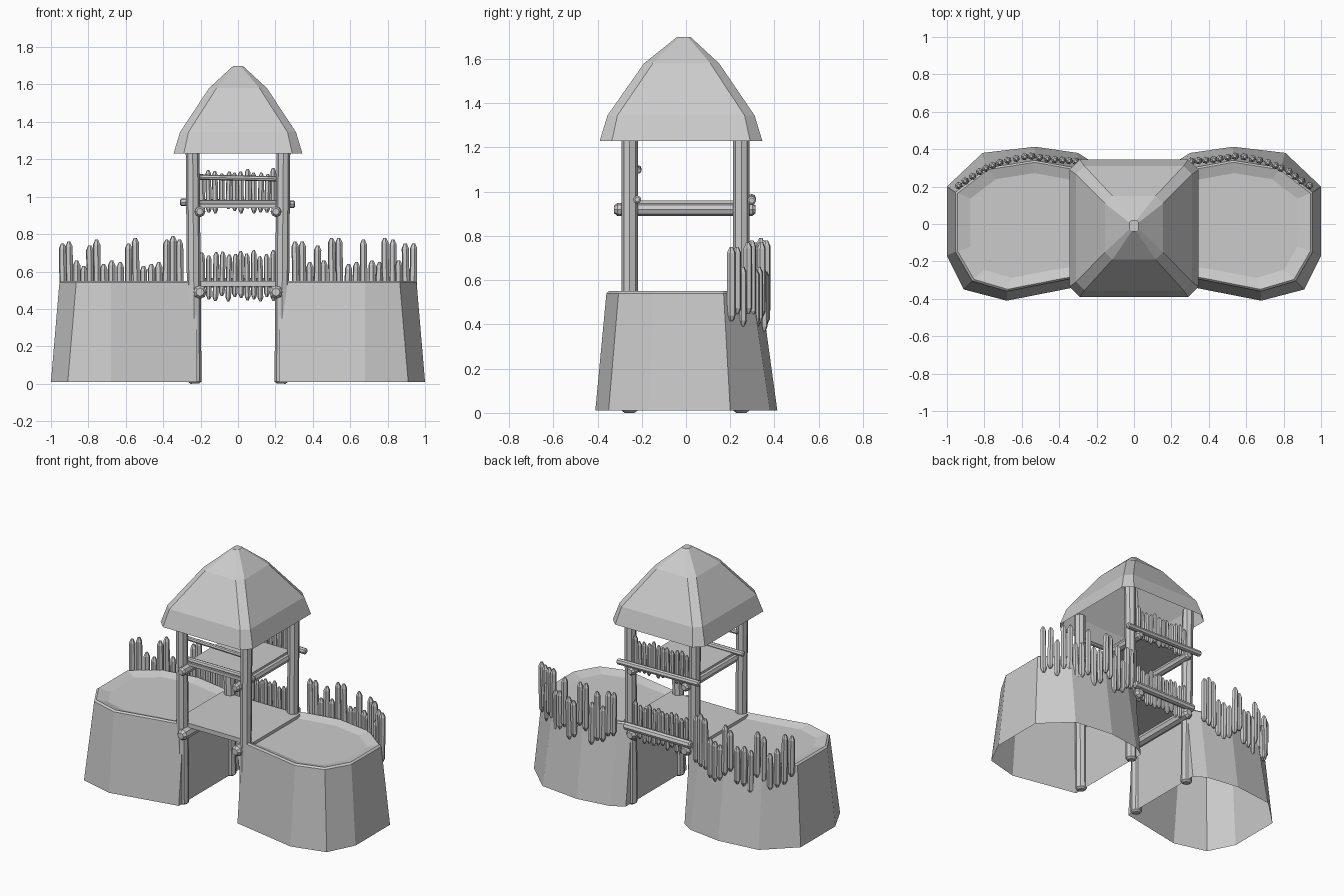
import bpy
import bmesh
import math
import random
from mathutils import Vector

random.seed(4)
if "Cube" in bpy.data.objects:
    bpy.data.objects.remove(bpy.data.objects["Cube"])

GREY = (0.6, 0.6, 0.6, 1)
mat = bpy.data.materials.new("plain grey")
mat.use_nodes = True
mat.diffuse_color = GREY
mat.node_tree.nodes["Principled BSDF"].inputs["Base Color"].default_value = GREY


def finish(name, bm):
    bmesh.ops.recalc_face_normals(bm, faces=bm.faces)
    mesh = bpy.data.meshes.new(name)
    bm.to_mesh(mesh)
    bm.free()
    mesh.materials.append(mat)
    ob = bpy.data.objects.new(name, mesh)
    bpy.context.collection.objects.link(ob)
    return ob


def loft(bm, rings, cap_start=False, cap_end=True):
    """Skin a list of closed rings of equal length."""
    rows = [[bm.verts.new(p) for p in ring] for ring in rings]
    n = len(rows[0])
    for a, b in zip(rows, rows[1:]):
        for i in range(n):
            j = (i + 1) % n
            bm.faces.new((a[i], a[j], b[j], b[i]))
    if cap_start:
        bm.faces.new(rows[0][::-1])
    if cap_end:
        bm.faces.new(rows[-1])


def add_log(bm, start, end, radius, sides=8, tip=0.3, taper=0.6):
    """Log between two points, with ends narrowed over a length of tip * radius."""
    start, end = Vector(start), Vector(end)
    axis = (end - start).normalized()
    side = axis.orthogonal().normalized()
    up = axis.cross(side)
    inset = axis * radius * tip

    def ring(centre, r):
        return [centre + r * (math.cos(t) * side + math.sin(t) * up)
                for t in (math.tau * i / sides for i in range(sides))]
    loft(bm, [ring(start, radius * taper), ring(start + inset, radius),
              ring(end - inset, radius), ring(end, radius * taper)], True, True)


def log(name, start, end, radius, **kw):
    bm = bmesh.new()
    add_log(bm, start, end, radius, **kw)
    return finish(name, bm)


def box(name, low, high):
    bm = bmesh.new()
    (x0, y0, z0), (x1, y1, z1) = low, high
    loft(bm, [[(x0, y0, z), (x1, y0, z), (x1, y1, z), (x0, y1, z)]
              for z in (z0, z1)], True, True)
    return finish(name, bm)


def picket(bm, x, y, bottom, top, radius):
    lean = random.uniform(-0.006, 0.006)
    add_log(bm, (x, y, bottom), (x + lean, y, top), radius, sides=6, tip=1.3, taper=0.4)


# Mounds: hollow, tapered, with a raised rim around a sunken floor
BASE = [(0.22, -0.32), (0.40, -0.355), (0.68, -0.41), (0.91, -0.35), (1.0, -0.17),
        (1.0, 0.20), (0.81, 0.38), (0.53, 0.413), (0.30, 0.38), (0.22, 0.33)]
TOP = [(0.22, -0.27), (0.40, -0.305), (0.68, -0.36), (0.865, -0.305), (0.955, -0.15),
       (0.955, 0.17), (0.785, 0.30), (0.53, 0.34), (0.31, 0.30), (0.22, 0.27)]


def toward_middle(p, amount):
    x, y = p
    k = amount if x > 0.25 else 0.0
    return (0.55 + (x - 0.55) * (1 - k), y * (1 - amount))


for side, s in (("left", 1), ("right", -1)):
    bm = bmesh.new()
    rim = [toward_middle(p, 0.03) for p in TOP]
    floor = [toward_middle(p, 0.2) for p in TOP]
    levels = [(BASE, 0.01), (TOP, 0.54), (rim, 0.55), (floor, 0.53)]
    loft(bm, [[(s * x, y, z) for x, y in pts] for pts, z in levels])
    finish(side + "_mound", bm)

# Palisades along the back rim of each mound
PATH = [(0.31, 0.325), (0.43, 0.335), (0.56, 0.355), (0.70, 0.325), (0.82, 0.275), (0.935, 0.195)]
HEIGHTS = {
    1: (.76, .76, .65, .74, .66, .78, .78, .64, .65, .77, .66, .65, .78, .77, .66, .75, .75),
    -1: (.77, .79, .77, .65, .64, .63, .78, .75, .65, .66, .64, .77, .74, .63, .66, .76, .75),
}


def along(t):
    f = t * (len(PATH) - 1)
    i = min(int(f), len(PATH) - 2)
    a, b = Vector(PATH[i]), Vector(PATH[i + 1])
    return a.lerp(b, f - i)


for side, s in (("left", 1), ("right", -1)):
    bm = bmesh.new()
    for i, top in enumerate(HEIGHTS[s]):
        p = along(i / (len(HEIGHTS[s]) - 1))
        picket(bm, s * p.x, p.y + 0.01, top - random.uniform(0.27, 0.34) * top / 0.75,
               top, 0.02)
    finish(side + "_palisade", bm)

# Four corner posts
for xn, s in (("left", 1), ("right", -1)):
    for yn, y in (("front", -0.255), ("back", 0.25)):
        log(f"{yn}_{xn}_post", (s * 0.232, y, 0), (s * 0.243, y, 1.3), 0.037)

# Log joists running front to back under each platform
for level, z, r in (("lower", 0.49, 0.036), ("upper", 0.92, 0.029)):
    for side, s in (("left", 1), ("right", -1)):
        log(f"{level}_{side}_joist", (s * 0.203, -0.325, z), (s * 0.203, 0.315, z), r, tip=0.5)

# Platforms
box("bridge_floor", (-0.29, -0.25, 0.52), (0.29, 0.25, 0.55))
box("upper_floor", (-0.21, -0.25, 0.94), (0.21, 0.26, 0.96))

# Cross rails
log("upper_back_rail", (-0.31, 0.297, 0.97), (0.305, 0.297, 0.96), 0.02)
log("upper_front_rail", (-0.28, -0.22, 0.965), (0.28, -0.22, 0.965), 0.018)
log("top_front_rail", (-0.24, -0.215, 1.105), (0.24, -0.215, 1.095), 0.014)
log("lower_back_rail", (-0.25, 0.30, 0.54), (0.25, 0.30, 0.54), 0.025)

# Picket fences at the back of each platform
for level, bottom, top in (("lower", 0.455, 0.705), ("upper", 0.925, 1.145)):
    bm = bmesh.new()
    for i in range(12):
        picket(bm, -0.19 + i * 0.0345, 0.272, bottom + random.uniform(-0.015, 0.015),
               top + random.uniform(-0.025, 0.01), 0.0155)
    finish(level + "_fence", bm)


# Roof: bell-shaped pyramid with cut corners, open underneath
def cut_square(hx, y0, y1, z, c):
    return [(-hx + c, y0, z), (hx - c, y0, z), (hx, y0 + c, z), (hx, y1 - c, z),
            (hx - c, y1, z), (-hx + c, y1, z), (-hx, y1 - c, z), (-hx, y0 + c, z)]


bm = bmesh.new()
loft(bm, [cut_square(0.345, -0.39, 0.345, 1.23, 0.055),
          cut_square(0.31, -0.355, 0.31, 1.345, 0.045),
          cut_square(0.155, -0.19, 0.15, 1.58, 0.04),
          cut_square(0.025, -0.04, 0.02, 1.70, 0.012)])
finish("roof", bm)
